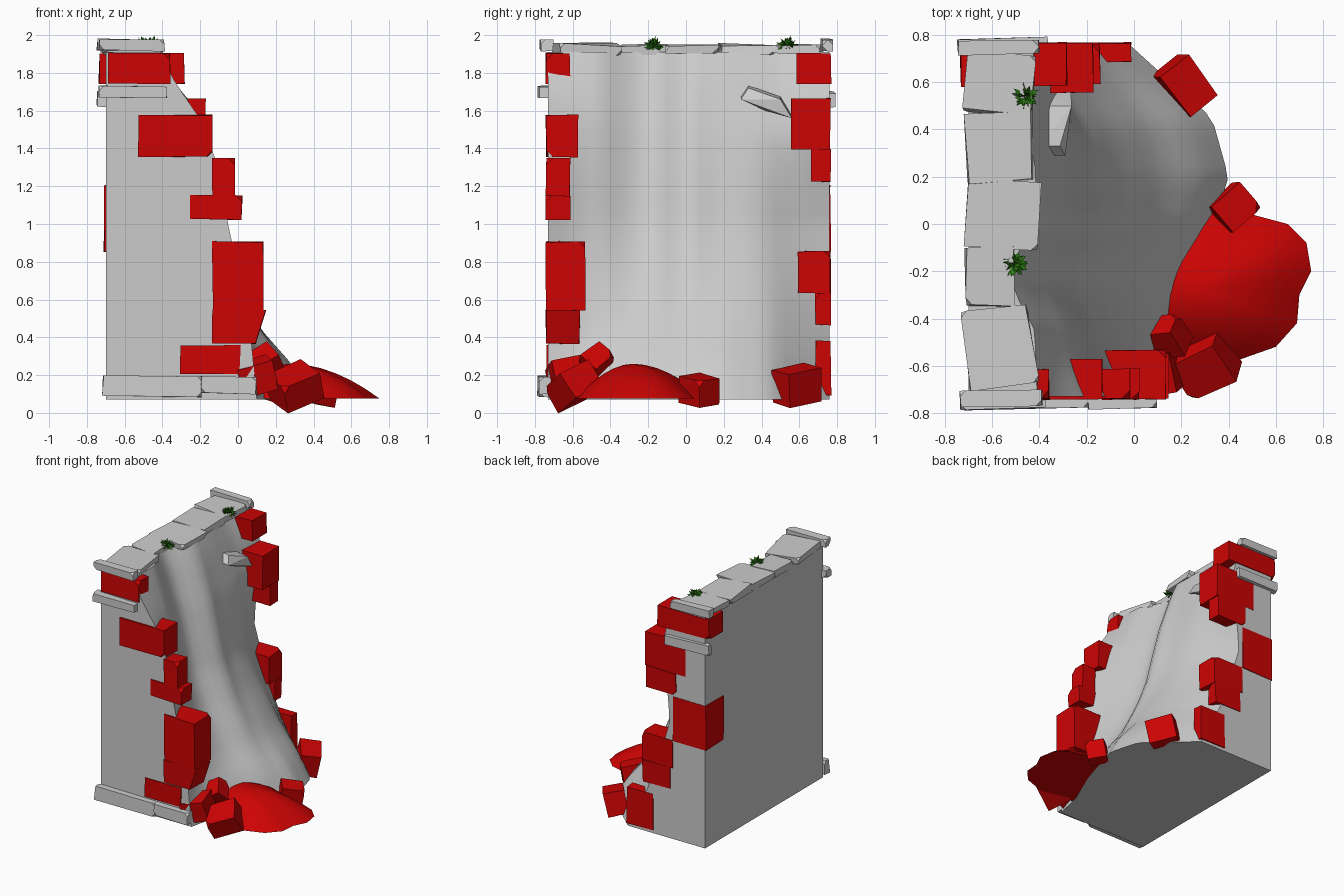
import bpy, bmesh, math, random
from mathutils import Vector, Euler, Matrix

cube = bpy.data.objects.get("Cube")
if cube:
    bpy.data.objects.remove(cube, do_unlink=True)
random.seed(4)


def material(name, color):
    m = bpy.data.materials.new(name)
    m.use_nodes = True
    m.diffuse_color = (*color, 1)
    m.node_tree.nodes["Principled BSDF"].inputs["Base Color"].default_value = (*color, 1)
    return m


PLASTER = material("grey plaster", (0.6, 0.6, 0.6))
STONE = material("pale stone", (0.61, 0.61, 0.61))
RED = material("red brick", (0.61, 0.001, 0.001))
GREEN = material("leaf green", (0.025, 0.2, 0.006))


def finish(name, bm, mat, smooth=None):
    bmesh.ops.recalc_face_normals(bm, faces=bm.faces)
    me = bpy.data.meshes.new(name)
    bm.to_mesh(me)
    bm.free()
    me.materials.append(mat)
    ob = bpy.data.objects.new(name, me)
    bpy.context.collection.objects.link(ob)
    if smooth:
        bpy.ops.object.select_all(action='DESELECT')
        ob.select_set(True)
        bpy.context.view_layer.objects.active = ob
        bpy.ops.object.shade_smooth_by_angle(angle=math.radians(smooth))
    return ob


def block(name, center, size, mat, rot=(0, 0, 0), rough=0.008, chips=1, chip=0.035, taper=0):
    """Hand-cut block: a box with uneven sides, knocked-off corners and an optional narrow +x foot."""
    bm = bmesh.new()
    bmesh.ops.create_cube(bm, size=1)
    for v in bm.verts:
        narrow = taper if v.co.x > 0 > v.co.z else 0
        for i in range(3):
            v.co[i] = v.co[i] * size[i] - math.copysign(random.uniform(0, rough), v.co[i])
        v.co.x -= narrow
    corners = random.sample(list(bm.verts), chips)
    bmesh.ops.bevel(bm, geom=corners, offset=min(chip, min(size) * 0.4), segments=1, affect='VERTICES')
    turn = Euler([math.radians(a) for a in rot]).to_matrix().to_4x4()
    bm.transform(Matrix.Translation(center) @ turn)
    return finish(name, bm, mat)


def span(name, x0, x1, y0, y1, z0, z1, mat, **kw):
    center = ((x0 + x1) / 2, (y0 + y1) / 2, (z0 + z1) / 2)
    return block(name, center, (x1 - x0, y1 - y0, z1 - z0), mat, **kw)


def interp(table, t):
    for (a, p), (b, q) in zip(table, table[1:]):
        if t <= b:
            return p + (q - p) * max(0, t - a) / (b - a)
    return table[-1][1]


# Broken wall: flat back, ends and base, with a sloping uneven face
LOW, HIGH, BACK, Y0, Y1 = 0.07, 1.91, -0.7, -0.73, 0.76
base_edge = [(Y0, .1), (-.5, .15), (-.2, .28), (0, .34), (.2, .4), (.45, .33), (.66, .09), (Y1, -.02)]
top_edge = [(Y0, -.41), (-.45, -.42), (-.3, -.5), (-.18, -.53), (0, -.41), (.25, -.42), (.5, -.46), (Y1, -.42)]
middle = [(LOW, 1), (.25, .88), (.45, .67), (.75, .46), (1, .33), (1.5, .18), (1.8, .06), (HIGH, 0)]
front_end = [(LOW, 1), (.5, .92), (1, .7), (1.3, .6), (1.55, .42), (1.75, .15), (HIGH, 0)]
rear_end = [(LOW, 1), (.4, .58), (.63, .36), (.86, .18), (1, .08), (1.2, .12), (1.5, .3), (1.75, .15), (HIGH, 0)]


def face_x(y, z):
    t = min(1, abs((y - 0.015) / 0.745)) ** 3
    end = front_end if y < 0 else rear_end
    f = interp(middle, z) * (1 - t) + interp(end, z) * t
    height = (z - LOW) / (HIGH - LOW)
    ridge = 0.03 * math.exp(-((y + 0.02) / 0.12) ** 2) - 0.02 * math.exp(-((y - 0.2) / 0.12) ** 2)
    top = interp(top_edge, y)
    return top + (interp(base_edge, y) - top) * f + ridge * math.sin(math.pi * height)


bm = bmesh.new()
NY, NZ = 26, 26
grid = []
for j in range(NY + 1):
    y = Y0 + (Y1 - Y0) * j / NY
    zs = [LOW + (HIGH - LOW) * k / NZ for k in range(NZ + 1)]
    grid.append([bm.verts.new((face_x(y, z), y, z)) for z in zs])
for a, b in zip(grid, grid[1:]):
    for k in range(NZ):
        bm.faces.new((a[k], b[k], b[k + 1], a[k + 1]))
low0, high0, low1, high1 = [bm.verts.new((BACK, y, z)) for y in (Y0, Y1) for z in (LOW, HIGH)]
bm.faces.new([low0] + grid[0] + [high0])
bm.faces.new([low1] + grid[-1] + [high1])
bm.faces.new([low0] + [c[0] for c in grid] + [low1])
bm.faces.new([high0] + [c[-1] for c in grid] + [high1])
bm.faces.new((low0, low1, high1, high0))
finish("wall_body", bm, PLASTER, 40)

# Exposed bricks on the front end: x range, inner y, z range, narrowing of the foot
for n, (x0, x1, y, z0, z1, taper) in enumerate([
        (-.69, -.355, -.61, 1.74, 1.91, 0), (-.53, -.13, -.57, 1.35, 1.58, 0),
        (-.14, -.01, -.61, 1.14, 1.35, 0), (-.26, .025, -.61, 1.02, 1.155, 0),
        (-.14, .14, -.53, .54, .91, 0), (-.14, .15, -.56, .36, .55, .05),
        (-.31, .015, -.6, .2, .36, 0)]):
    span(f"front_brick_{n + 1}", x0, x1, -.745, y, z0, z1, RED, taper=taper)

# Exposed bricks on the rear end
for n, (x0, x1, y, z0, z1) in enumerate([
        (-.74, -.28, .58, 1.74, 1.91), (-.53, -.17, .55, 1.39, 1.67),
        (-.45, -.18, .66, 1.22, 1.4), (-.715, -.42, .53, .85, 1.21),
        (-.42, -.14, .59, .63, .86), (-.4, -.15, .68, .46, .64),
        (-.25, -.01, .68, .09, .385)]):
    span(f"rear_brick_{n + 1}", x0, x1, y, .77, z0, z1, RED)

# Fallen bricks: center, size, rotation
for n, (c, s, r) in enumerate([
        ((.3, -.595, .14), (.23, .2, .16), (24, -22, 25)),
        ((.12, -.48, .255), (.2, .15, .12), (40, -32, 8)),
        ((.09, -.63, .19), (.2, .18, .17), (10, -15, 10)),
        ((.21, .585, .145), (.22, .16, .19), (-12, 10, -54)),
        ((.42, .07, .12), (.17, .15, .15), (8, 10, 42))]):
    block(f"fallen_brick_{n + 1}", c, s, RED, rot=r)

# Ledges and corner caps in pale stone
for name, box in {
        "front_cap": (-.74, -.385, -.775, -.7, 1.915, 1.98),
        "front_ledge": (-.74, -.37, -.785, -.7, 1.665, 1.735),
        "front_plinth": (-.72, -.19, -.785, -.71, .085, .2),
        "front_plinth_end": (-.2, .1, -.785, -.7, .1, .195),
        "rear_cap": (-.75, -.4, .715, .78, 1.915, 1.98),
        "rear_ledge": (-.75, -.36, .735, .79, 1.615, 1.7)}.items():
    span(name, *box, STONE, rot=(0, 1, 1), chips=3, chip=.025)

# Coping stones along the top
for n, (y0, y1, x1, turn) in enumerate([(-.7, -.34, -.42, 8), (-.35, -.09, -.5, 0), (-.11, .19, -.39, -3),
                                        (.17, .48, -.42, 2), (.46, .73, -.42, -4)]):
    span(f"coping_stone_{n + 1}", -.72, x1, y0, y1, 1.89, 1.96, STONE,
         rot=(random.uniform(-1.5, 1.5), 1, turn), rough=.02, chips=3, chip=.04)

# Loose stone lodged in the face
bm = bmesh.new()
for y, z, depth in [(.29, 1.68, .05), (.33, 1.74, .05), (.5, 1.68, .1), (.56, 1.58, .06), (.42, 1.62, .03)]:
    x = face_x(y, z)
    bm.verts.new((x - .04, y, z))
    bm.verts.new((x + depth, y, z - .02))
bmesh.ops.convex_hull(bm, input=bm.verts)
finish("lodged_stone", bm, STONE)

# Heap of brick dust at the foot, running under the wall: rings from the peak to the outline
bm = bmesh.new()
outline = [(.75, -.2), (.73, -.08), (.65, 0), (.5, .04), (.3, .1), (.1, .08), (-.1, 0), (-.15, -.15),
           (-.12, -.35), (0, -.5), (.2, -.57), (.43, -.58), (.6, -.52), (.69, -.42), (.7, -.3)]
peak, RINGS, SEG = Vector((.28, -.28)), 6, len(outline)
top = bm.verts.new((*peak, .26))
last = None
for i in range(1, RINGS + 1):
    t = i / RINGS
    ring = [bm.verts.new((*peak.lerp(Vector(p), t), .26 - .185 * t ** 1.9)) for p in outline]
    for s in range(SEG):
        e = (s + 1) % SEG
        bm.faces.new((last[s], ring[s], ring[e], last[e]) if last else (top, ring[s], ring[e]))
    last = ring
bm.faces.new(last)
finish("dust_heap", bm, RED, 40)


# Small weeds on the coping: dense sprays of short blades in all directions
def weed(name, center):
    bm = bmesh.new()
    for _ in range(70):
        a, lift = random.uniform(0, 2 * math.pi), random.uniform(-.3, 1)
        flat = math.sqrt(1 - lift * lift)
        out = Vector((math.cos(a) * flat, math.sin(a) * flat, lift))
        side = out.orthogonal().normalized()
        side.rotate(Matrix.Rotation(random.uniform(0, math.pi), 3, out))
        root = Vector(center)
        mid = root + out * .035
        tip = root + out * random.uniform(.04, .068)
        v = [bm.verts.new(p) for p in (root, mid - side * .01, tip, mid + side * .01)]
        bm.faces.new(v)
    finish(name, bm, GREEN)


weed("front_weed", (-.505, -.17, 1.935))
weed("rear_weed", (-.46, .54, 1.935))
